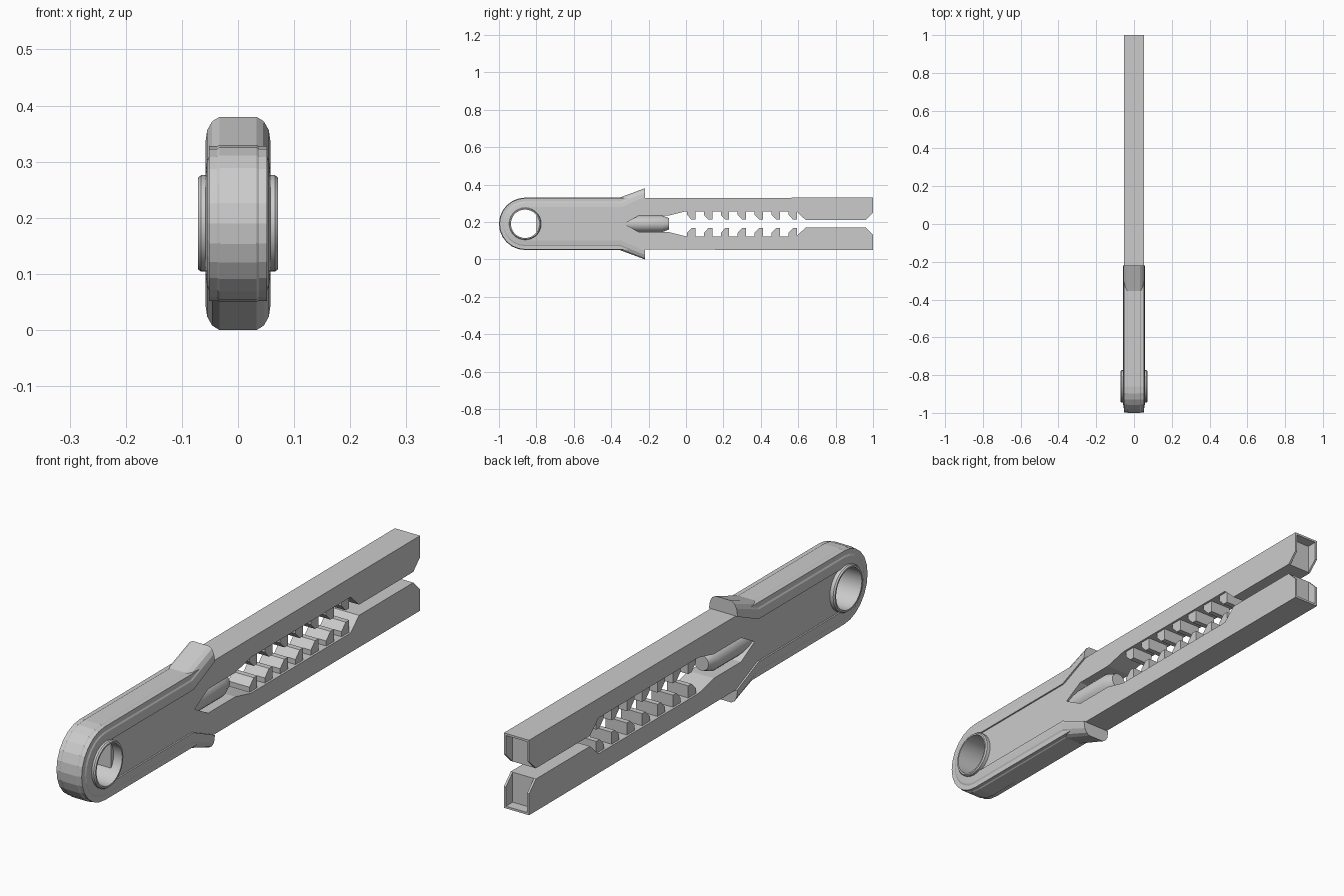
import bpy, bmesh
from math import sin, cos, pi, radians

if "Cube" in bpy.data.objects:
    bpy.data.objects.remove(bpy.data.objects["Cube"])

MID = 0.19   # height of the centre line; parts are modelled around z = 0


def make(name, bm, mirror=False, smooth=False):
    bmesh.ops.recalc_face_normals(bm, faces=bm.faces)
    me = bpy.data.meshes.new(name)
    bm.to_mesh(me)
    bm.free()
    ob = bpy.data.objects.new(name, me)
    ob.location.z = MID
    bpy.context.collection.objects.link(ob)
    if mirror:
        m = ob.modifiers.new("Mirror", 'MIRROR')
        m.use_axis = (False, False, True)
    if smooth:
        bpy.context.view_layer.objects.active = ob
        ob.select_set(True)
        bpy.ops.object.shade_smooth_by_angle(angle=radians(35))
        ob.select_set(False)
    return ob


def prism(bm, pts, x0, x1):
    """Extrude a (y, z) outline between two x positions."""
    a = [bm.verts.new((x0, y, z)) for y, z in pts]
    b = [bm.verts.new((x1, y, z)) for y, z in pts]
    bm.faces.new(a)
    bm.faces.new(b[::-1])
    n = len(pts)
    for i in range(n):
        j = (i + 1) % n
        bm.faces.new((a[i], b[i], b[j], a[j]))


def skin(bm, rings, closed):
    """Join loops of points; cap the ends when the chain is open."""
    vs = [[bm.verts.new(p) for p in r] for r in rings]
    n, k = len(vs), len(vs[0])
    for i in range(n if closed else n - 1):
        a, b = vs[i], vs[(i + 1) % n]
        for j in range(k):
            bm.faces.new((a[j], a[(j + 1) % k], b[(j + 1) % k], b[j]))
    if not closed:
        bm.faces.new(vs[0])
        bm.faces.new(vs[-1])


def arc(r, a0, a1, n):
    return [(-0.86 + r * cos(a0 + (a1 - a0) * i / n),
             r * sin(a0 + (a1 - a0) * i / n)) for i in range(n + 1)]


# Body: upper half of side panel and jaw, mirrored downwards
outline = arc(0.081, pi, 0, 12)
outline += [(-0.33, 0), (-0.25, 0.045), (-0.09, 0.045), (0, 0.067), (0.59, 0.067),
            (0.64, 0.02), (0.96, 0.02), (0.96, 0.14)]
outline += arc(0.137, pi / 2, pi, 6)
bm = bmesh.new()
prism(bm, outline, -0.052, 0.052)
flat = [f for f in bm.faces if all(abs(v.co.z) < 1e-5 for v in f.verts)]
bmesh.ops.delete(bm, geom=flat, context='FACES')
make("jaw_body", bm, mirror=True)

# Thin walls around the open pocket at each jaw tip
bm = bmesh.new()
side = [(0.96, 0.02), (1.0, 0.06), (1.0, 0.14), (0.96, 0.14)]
prism(bm, side, 0.044, 0.052)
prism(bm, side, -0.052, -0.044)
prism(bm, [(0.96, 0.132), (1.0, 0.132), (1.0, 0.14), (0.96, 0.14)], -0.044, 0.044)
make("jaw_tip_walls", bm, mirror=True)

# Gripping teeth
bm = bmesh.new()
for k in range(7):
    y = 0.005 + 0.0905 * k
    prism(bm, [(y, 0.075), (y, 0.048), (y + 0.025, 0.022), (y + 0.045, 0.022),
               (y + 0.045, 0.075)], -0.044, 0.044)
make("teeth", bm, mirror=True)

# Rounded U-shaped rim ending in flared wings
top_out, top_in = [(-0.22, 0.19), (-0.355, 0.14)], [(-0.22, 0.137), (-0.345, 0.08)]
outer = top_out + arc(0.14, pi / 2, 1.5 * pi, 12) + [(y, -z) for y, z in top_out[::-1]]
inner = top_in + arc(0.08, pi / 2, 1.5 * pi, 12) + [(y, -z) for y, z in top_in[::-1]]
half = [(0, 0.033), (0.15, 0.046), (0.45, 0.055), (0.85, 0.058), (1, 0.058)]
section = half + [(t, -x) for t, x in half[::-1]]
bm = bmesh.new()
skin(bm, [[(x, p[0] + (q[0] - p[0]) * t, p[1] + (q[1] - p[1]) * t) for t, x in section]
          for p, q in zip(outer, inner)], closed=False)
make("handle_rim", bm)

# Eyelet through the handle end
prof = [(0.076, 0.071), (0.082, 0.071), (0.086, 0.066)]
prof += [(r, -x) for r, x in prof[::-1]]
N = 28
bm = bmesh.new()
skin(bm, [[(x, -0.86 + r * cos(2 * pi * i / N), r * sin(2 * pi * i / N)) for r, x in prof]
          for i in range(N)], closed=True)
make("eyelet", bm, smooth=True)

# Inner block showing at the back of the eyelet
bm = bmesh.new()
prism(bm, [(-0.80, -0.045), (-0.77, -0.06), (-0.77, 0.06), (-0.80, 0.045)], -0.035, 0.035)
make("inner_block", bm)

# Centre pin with tapered end
N = 20
bm = bmesh.new()
skin(bm, [[(r * cos(2 * pi * i / N), y, r * sin(2 * pi * i / N)) for i in range(N)]
          for y, r in [(-0.33, 0.045), (-0.13, 0.045), (-0.09, 0.03)]], closed=False)
make("centre_pin", bm, smooth=True)
